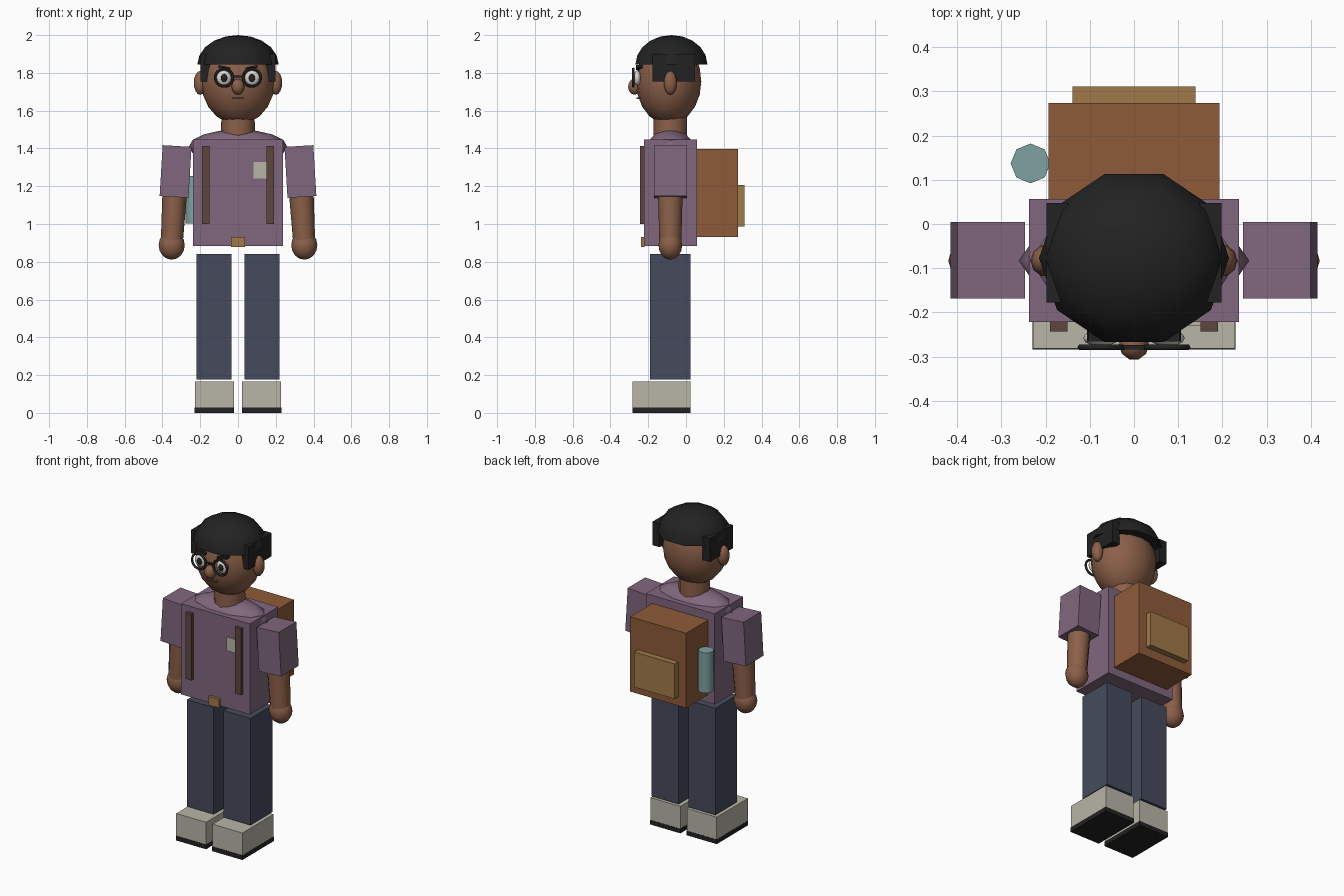
import bpy, bmesh, math
from mathutils import Matrix, Vector

if "Cube" in bpy.data.objects:
    bpy.data.objects.remove(bpy.data.objects["Cube"])


def material(name, hex_colour):
    def linear(c):
        return c / 12.92 if c <= 0.04045 else ((c + 0.055) / 1.055) ** 2.4
    m = bpy.data.materials.new(name)
    m.diffuse_color = [linear(int(hex_colour[i:i + 2], 16) / 255) for i in (0, 2, 4)] + [1]
    m.use_nodes = True
    m.node_tree.nodes["Principled BSDF"].inputs["Base Color"].default_value = m.diffuse_color
    return m


SKIN = material("brown skin", "8C6049")
BLACK = material("soft black", "222222")
SHIRT = material("dusty purple", "81677E")
DENIM = material("dark denim", "464B5C")
STONE = material("pale stone", "B8B5A8")
BOTTLE = material("dusty teal", "7FA1A1")
TAN = material("ochre", "A07A49")
LEATHER = material("pack brown", "8F5B3A")
STRAP = material("dark strap brown", "5F4640")
WHITE = material("eye white", "DCD9CF")


def finish(name, bm, mat, matrix=None):
    bmesh.ops.remove_doubles(bm, verts=bm.verts, dist=1e-5)
    bmesh.ops.recalc_face_normals(bm, faces=bm.faces)
    if matrix:
        bm.transform(matrix)
    me = bpy.data.meshes.new(name)
    bm.to_mesh(me)
    bm.free()
    me.materials.append(mat)
    ob = bpy.data.objects.new(name, me)
    bpy.context.collection.objects.link(ob)
    return ob


def box(name, mat, x, y, z, tilt=0):
    """Box from (min, max) ranges, tilted about y through its centre."""
    bm = bmesh.new()
    bmesh.ops.create_cube(bm, size=1)
    centre = Vector([(r[0] + r[1]) / 2 for r in (x, y, z)])
    size = [abs(r[1] - r[0]) for r in (x, y, z)]
    return finish(name, bm, mat, Matrix.Translation(centre)
                  @ Matrix.Rotation(tilt, 4, 'Y') @ Matrix.Diagonal(size + [1]))


def lathe(name, mat, profile, seg, matrix):
    """Spin (radius, height) points round z; ends are capped flat."""
    bm = bmesh.new()
    rings = [[bm.verts.new((r * math.cos(math.tau * i / seg),
                            r * math.sin(math.tau * i / seg), z))
              for i in range(seg)] for r, z in profile]
    for a, b in zip(rings, rings[1:]):
        for i in range(seg):
            j = (i + 1) % seg
            bm.faces.new((a[i], a[j], b[j], b[i])).smooth = True
    for ring, (r, _) in ((rings[0], profile[0]), (rings[-1], profile[-1])):
        if r > 1e-4:
            bm.faces.new(ring)
    return finish(name, bm, mat, matrix)


def ellipsoid(name, mat, centre, radii, seg=12, rings=8, start=-90):
    angles = [math.radians(start + (90 - start) * i / rings) for i in range(rings + 1)]
    profile = [(max(0, math.cos(a)) if abs(math.cos(a)) > 1e-6 else 0, math.sin(a))
               for a in angles]
    return lathe(name, mat, profile, seg,
                 Matrix.Translation(centre) @ Matrix.Diagonal(list(radii) + [1]))


def rod(name, mat, p0, p1, r0, r1, seg=12):
    p0, p1 = Vector(p0), Vector(p1)
    turn = (p1 - p0).to_track_quat('Z', 'Y').to_matrix().to_4x4()
    return lathe(name, mat, [(r0, 0), (r1, (p1 - p0).length)], seg,
                 Matrix.Translation(p0) @ turn)


def ring(name, mat, centre, major, minor, seg=18, sides=6):
    """Torus standing upright, facing the front."""
    bm = bmesh.new()
    grid = []
    for i in range(seg):
        a = math.tau * i / seg
        row = []
        for k in range(sides):
            b = math.tau * k / sides
            r = major + minor * math.cos(b)
            row.append(bm.verts.new((r * math.cos(a), minor * math.sin(b), r * math.sin(a))))
        grid.append(row)
    for i in range(seg):
        for k in range(sides):
            n, m = (i + 1) % seg, (k + 1) % sides
            bm.faces.new((grid[i][k], grid[n][k], grid[n][m], grid[i][m])).smooth = True
    return finish(name, bm, mat, Matrix.Translation(centre))


# Torso, rounded shoulders and neck
box("torso", SHIRT, (-.237, .237), (-.222, .057), (.883, 1.447))
ellipsoid("shoulders", SHIRT, (0, -.083, 1.41), (.26, .125, .09), 10, 8)
rod("neck", SKIN, (0, -.083, 1.42), (0, -.083, 1.60), .09, .088)

# Head, nose, mouth and hair cap
ellipsoid("head", SKIN, (0, -.092, 1.755), (.195, .173, .228), 16, 10)
ellipsoid("nose", SKIN, (0, -.273, 1.727), (.034, .035, .042), 10, 8)
box("mouth", STRAP, (-.032, .032), (-.262, -.235), (1.662, 1.669))
ellipsoid("hair_cap", BLACK, (0, -.077, 1.845), (.215, .2, .155), 10, 5, start=0)

# Backpack with pocket, and bottle on one side
box("backpack", LEATHER, (-.193, .193), (.057, .274), (.932, 1.397))
box("backpack_pocket", TAN, (-.139, .139), (.274, .311), (.988, 1.206))
rod("bottle", BOTTLE, (-.234, .137, 1.003), (-.234, .137, 1.253), .045, .045, 8)

# Chest badge, belt buckle and glasses bridge
box("badge", STONE, (.082, .152), (-.229, -.221), (1.242, 1.327))
box("buckle", TAN, (-.036, .036), (-.239, -.221), (.877, .93))
box("glasses_bridge", BLACK, (-.03, .03), (-.284, -.274), (1.776, 1.786))

# Paired parts
for s, side in ((-1, "right"), (1, "left")):
    def X(a, b):
        return (min(s * a, s * b), max(s * a, s * b))

    # Legs and shoes
    box(side + "_leg", DENIM, X(.034, .219), (-.19, .024), (.178, .842))
    box(side + "_shoe", STONE, X(.022, .228), (-.282, .024), (.028, .167))
    box(side + "_sole", BLACK, X(.021, .229), (-.284, .025), (0, .028))

    # Arms
    box(side + "_sleeve", SHIRT, X(.254, .407), (-.169, .004), (1.143, 1.413),
        -s * math.radians(3.4))
    rod(side + "_forearm", SKIN, (s * .333, -.083, 1.2), (s * .351, -.083, .89), .066, .058)
    ellipsoid(side + "_hand", SKIN, (s * .351, -.083, .888), (.069, .063, .077))

    # Pack straps over the chest
    box(side + "_strap", STRAP, X(.15, .19), (-.243, -.221), (1.0, 1.412))

    # Ears and side hair
    ellipsoid(side + "_ear", SKIN, (s * .2, -.083, 1.747), (.034, .036, .063), 10, 8)
    box(side + "_side_hair", BLACK, X(.148, .198), (-.178, .048), (1.755, 1.9))

    # Eyes, glasses and brows
    ellipsoid(side + "_eye", WHITE, (s * .075, -.258, 1.773), (.04, .019, .04), 12, 8)
    ellipsoid(side + "_pupil", BLACK, (s * .074, -.274, 1.773), (.018, .009, .021), 10, 6)
    ring(side + "_lens_frame", BLACK, (s * .074, -.279, 1.775), .047, .007)
    box(side + "_brow", BLACK, X(.04, .105), (-.266, -.23), (1.821, 1.835),
        -s * math.radians(12))
